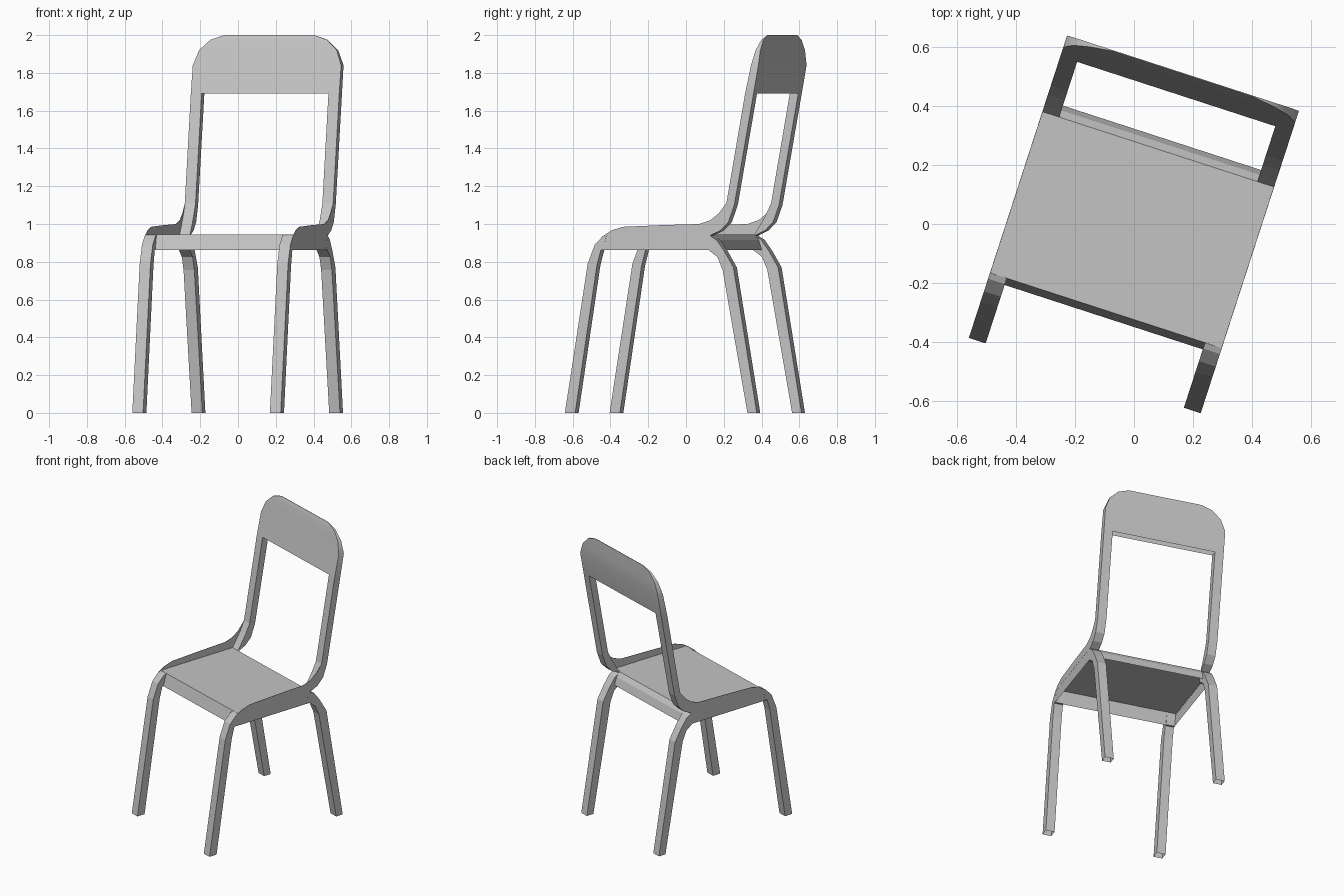
import bpy, bmesh, math

if "Cube" in bpy.data.objects:
    bpy.data.objects.remove(bpy.data.objects["Cube"])

# One grey for the whole chair
grey = bpy.data.materials.new("light_grey")
grey.diffuse_color = (0.55, 0.55, 0.55, 1)
grey.use_nodes = True
grey.node_tree.nodes["Principled BSDF"].inputs["Base Color"].default_value = grey.diffuse_color

TURN = math.radians(-18)   # the chair stands turned about z
OUT, INN = 0.413, 0.353    # outer and inner side of the frame


def loft(name, rings, open_z=None):
    """Join closed rings of points into a solid; faces lying at height open_z are left open."""
    bm = bmesh.new()
    rows = [[bm.verts.new(p) for p in ring] for ring in rings]
    n = len(rows[0])
    for a, b in zip(rows, rows[1:]):
        for i in range(n):
            j = (i + 1) % n
            bm.faces.new((a[i], a[j], b[j], b[i]))
    bm.faces.new(rows[0][::-1])
    bm.faces.new(rows[-1])
    bmesh.ops.recalc_face_normals(bm, faces=bm.faces)
    if open_z is not None:
        gone = [f for f in bm.faces if all(abs(v.co.z - open_z) < 1e-4 for v in f.verts)]
        bmesh.ops.delete(bm, geom=gone, context='FACES')
    mesh = bpy.data.meshes.new(name)
    bm.to_mesh(mesh)
    bm.free()
    mesh.materials.append(grey)
    ob = bpy.data.objects.new(name, mesh)
    bpy.context.collection.objects.link(ob)
    ob.rotation_euler.z = TURN
    return ob


def side_part(name, x0, x1, prof, open_z=None):
    """Side-view profile (y, z) extruded from x0 to x1, on both sides."""
    for label, s in (("right", 1), ("left", -1)):
        loft(f"{label}_{name}", [[(s * x, y, z) for y, z in prof] for x in (x0, x1)], open_z)


# Seat shell, hollow from below
seat = [(-0.308, 0.945), (0.266, 0.945), (0.290, 0.915), (0.307, 0.862), (-0.332, 0.862)]
loft("seat", [[(x, y, z) for y, z in seat] for x in (-0.4125, 0.4125)], open_z=0.862)

# Front and rear legs, bending into the seat, open at the feet
side_part("front_leg", OUT, INN, [
    (-0.540, 0), (-0.413, 0.79), (-0.374, 0.89), (-0.329, 0.936), (-0.308, 0.944),
    (-0.325, 0.862), (-0.340, 0.862), (-0.362, 0.78), (-0.483, 0)], open_z=0)
side_part("rear_leg", OUT, INN, [
    (0.528, 0), (0.398, 0.77), (0.348, 0.855), (0.303, 0.917), (0.255, 0.944),
    (0.240, 0.862), (0.260, 0.862), (0.309, 0.825), (0.338, 0.757), (0.476, 0)], open_z=0)

# Thin raised rims along the seat sides, sweeping up into the back posts
side_part("seat_rim", OUT, OUT - 0.002, [
    (-0.329, 0.936), (-0.280, 0.966), (-0.218, 0.985), (0.0, 0.994), (0.209, 1.0),
    (0.270, 1.02), (0.315, 1.055), (0.359, 1.11), (0.325, 1.04), (0.266, 0.944)])

# Back posts, rising from the rear seat corners
side_part("back_post", OUT, INN, [
    (0.266, 0.945), (0.285, 0.975), (0.325, 1.04), (0.359, 1.11), (0.463, 1.69),
    (0.510, 1.69), (0.403, 1.10), (0.370, 1.01), (0.325, 0.965), (0.270, 0.940)], open_z=1.69)

# Backrest with rounded top corners, open below: z, half width, front y, back y
rows = [(1.69, 0.413, 0.463, 0.510), (1.84, 0.413, 0.496, 0.537), (1.92, 0.383, 0.512, 0.538),
        (1.975, 0.325, 0.525, 0.538), (2.0, 0.25, 0.535, 0.538)]
rest = loft("backrest", [[(-w, f, z), (w, f, z), (w, b, z), (-w, b, z)] for z, w, f, b in rows],
            open_z=1.69)
bpy.context.view_layer.objects.active = rest
rest.select_set(True)
bpy.ops.object.shade_smooth_by_angle(angle=math.radians(30))
